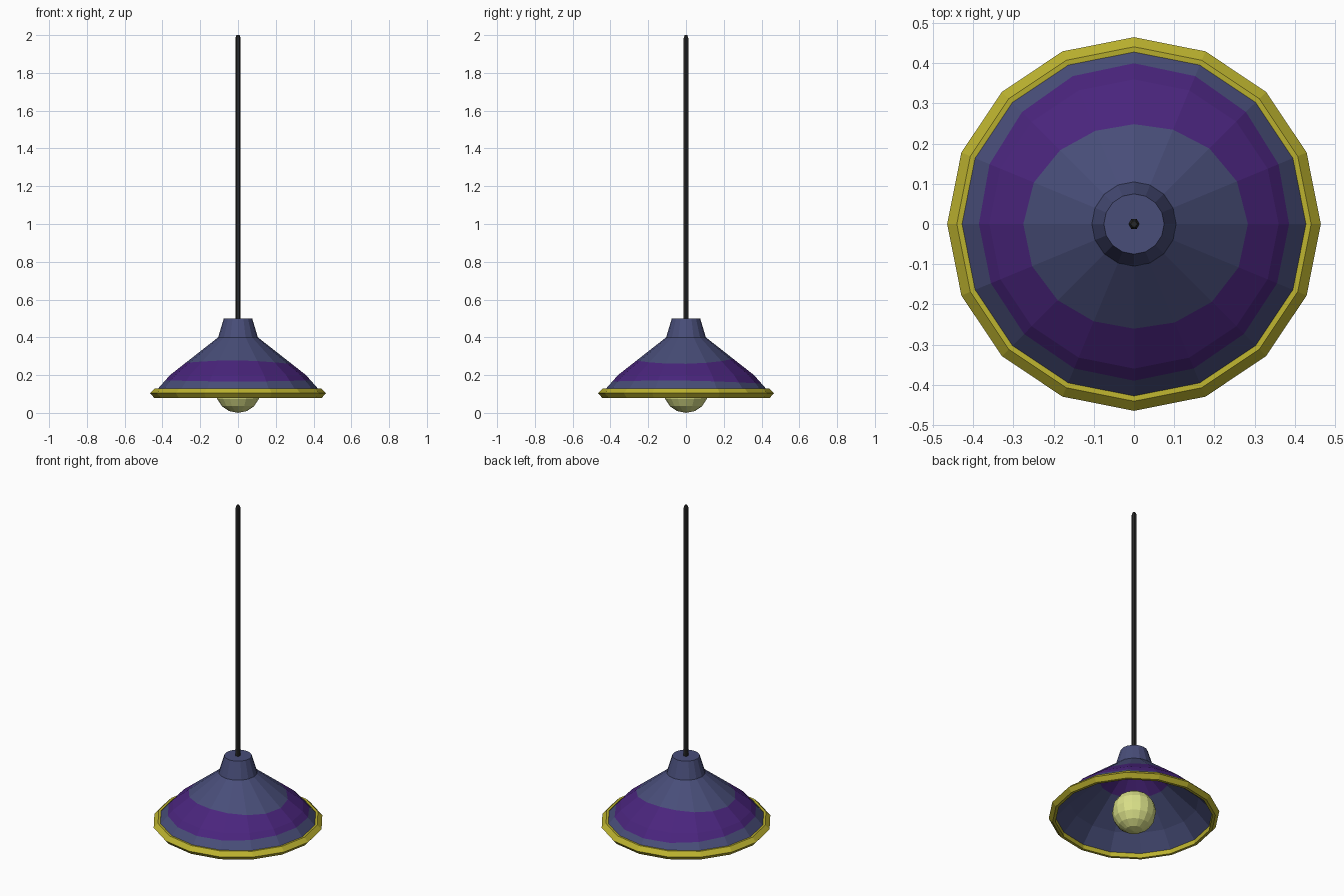
import bpy, bmesh, math

if "Cube" in bpy.data.objects:
    bpy.data.objects.remove(bpy.data.objects["Cube"])

SIDES = 16


def material(name, rgb):
    m = bpy.data.materials.new(name)
    m.diffuse_color = (*rgb, 1)
    m.use_nodes = True
    m.node_tree.nodes["Principled BSDF"].inputs["Base Color"].default_value = m.diffuse_color
    return m


BLUE = material("slate blue", (0.065, 0.075, 0.19))
PURPLE = material("purple", (0.068, 0.018, 0.205))
YELLOW = material("mustard yellow", (0.50, 0.445, 0.028))
BLACK = material("black", (0.02, 0.02, 0.02))
GLOW = material("pale yellow", (0.70, 0.745, 0.25))


def lathe(name, rings, mats, slots=None, sides=SIDES, closed=False):
    """Spin rings around z. A ring is (r, z), or a function of the angle giving (r, z)."""
    bm = bmesh.new()
    loops = []
    for ring in rings:
        loop = []
        for i in range(sides):
            a = 2 * math.pi * i / sides
            r, z = ring(a) if callable(ring) else ring
            loop.append(bm.verts.new((r * math.cos(a), r * math.sin(a), z)))
        loops.append(loop)
    spans = len(loops) if closed else len(loops) - 1
    for k in range(spans):
        lo, hi = loops[k], loops[(k + 1) % len(loops)]
        for i in range(sides):
            j = (i + 1) % sides
            f = bm.faces.new((lo[i], lo[j], hi[j], hi[i]))
            f.material_index = slots[k] if slots else 0
    if not closed:
        bm.faces.new(loops[0]).material_index = slots[0] if slots else 0
        bm.faces.new(loops[-1]).material_index = slots[-1] if slots else 0
    bmesh.ops.recalc_face_normals(bm, faces=bm.faces)
    me = bpy.data.meshes.new(name)
    bm.to_mesh(me)
    bm.free()
    for m in mats:
        me.materials.append(m)
    ob = bpy.data.objects.new(name, me)
    bpy.context.collection.objects.link(ob)
    return ob


# Shade: the painted band has slightly wavy edges
def band_top(a):
    r = 0.267 + 0.0125 * math.cos(2 * a) + 0.004 * math.cos(a) - 0.006 * math.sin(a)
    return r, 0.40 - (r - 0.105) * 0.784


def band_bottom(a):
    r = 0.3905 - 0.0045 * math.cos(2 * a) + 0.005 * math.sin(a)
    return r, 0.20 - (r - 0.36) * 1.125


shade = [(0.075, 0.50), (0.105, 0.40), band_top, (0.36, 0.20), band_bottom, (0.441, 0.109),
         (0.430, 0.105), (0.352, 0.192), (0.19, 0.32), (0.10, 0.388)]
lathe("shade", shade, [BLUE, PURPLE], [0, 0, 1, 1, 0, 0, 0, 0, 1])

# Rim trim around the lower edge
lathe("rim", [(0.428, 0.127), (0.441, 0.128), (0.465, 0.104), (0.444, 0.080), (0.428, 0.080)],
      [YELLOW], closed=True)

# Hanging rod with a small bevelled tip
lathe("rod", [(0.014, 0.49), (0.014, 1.985), (0.008, 2.0)], [BLACK], sides=6)

# Bulb
bpy.ops.mesh.primitive_uv_sphere_add(segments=16, ring_count=8, radius=0.12, location=(0, 0, 0.12))
bulb = bpy.context.object
bulb.name = "bulb"
bulb.data.materials.append(GLOW)
